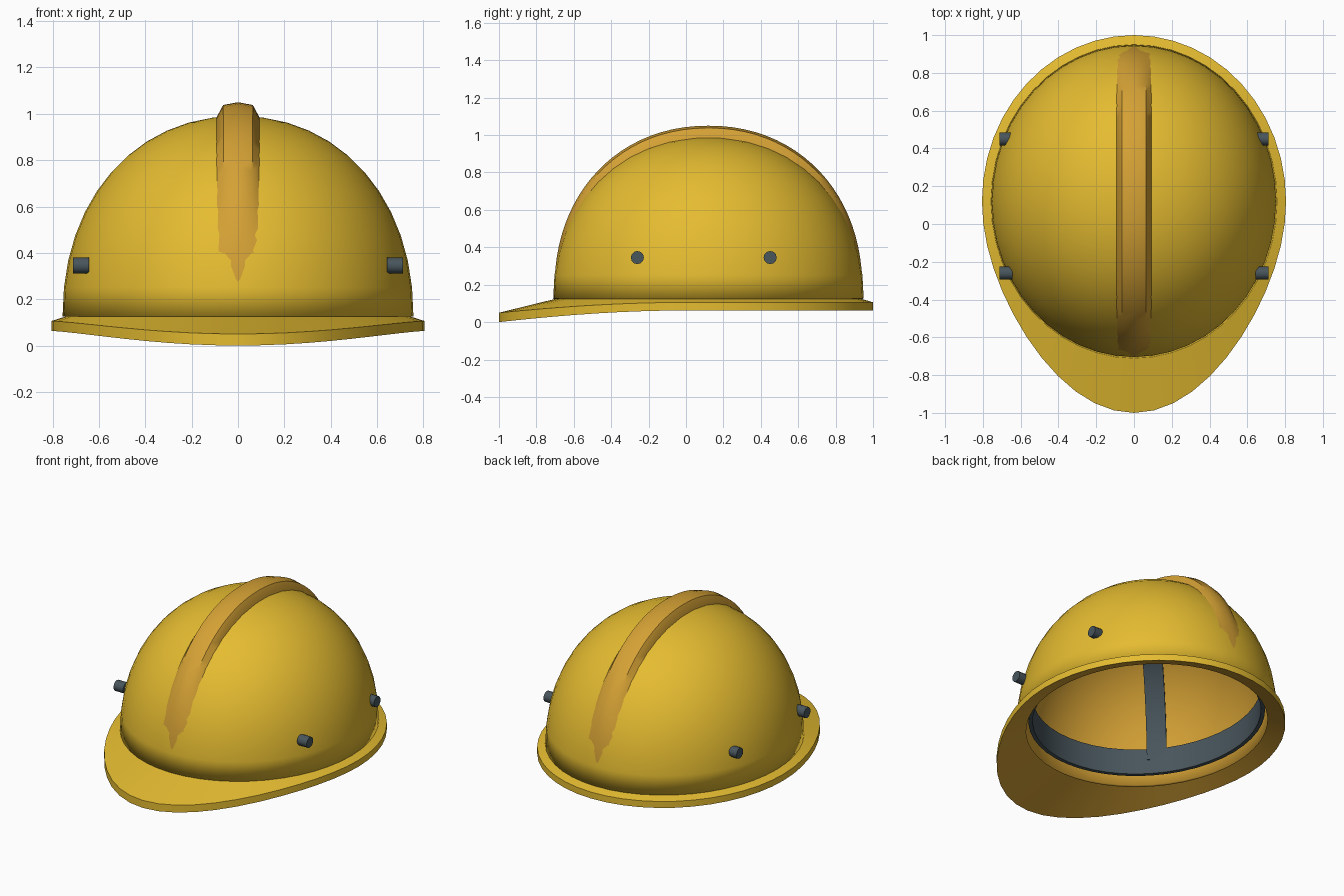
import bpy, bmesh, math
from mathutils import Vector

cube = bpy.data.objects.get("Cube")
if cube:
    bpy.data.objects.remove(cube, do_unlink=True)

CY, BASE = 0.12, 0.125          # dome centre in y, dome base height
RX, RY, RZ = 0.757, 0.83, 0.865  # dome half sizes
POWER = 2 / 2.12                # slightly fuller than an ellipse
SEG = 48


def material(name, color):
    m = bpy.data.materials.new(name)
    m.use_nodes = True
    m.diffuse_color = (*color, 1)
    m.node_tree.nodes["Principled BSDF"].inputs["Base Color"].default_value = (*color, 1)
    return m


yellow = material("yellow shell", (0.78, 0.50, 0.03))
amber = material("amber trim", (0.66, 0.355, 0.035))
slate = material("slate grey", (0.065, 0.092, 0.108))


def arc(t):
    """Rounded quarter profile: radius and height factors at angle t."""
    c, s = math.cos(t), math.sin(t)
    return math.copysign(abs(c) ** POWER, c), abs(s) ** POWER


def loft(name, rings, mats, wrap=False, around=True, caps=False, rule=None):
    """Skin a list of point rings; rule(ring index) picks a material."""
    bm = bmesh.new()
    loops = [[bm.verts.new(p) for p in ring] for ring in rings]
    n = len(loops[0])
    for i in range(len(loops) if wrap else len(loops) - 1):
        a, b = loops[i], loops[(i + 1) % len(loops)]
        for j in range(n if around else n - 1):
            k = (j + 1) % n
            f = bm.faces.new((a[j], a[k], b[k], b[j]))
            f.material_index = rule(i) if rule else 0
    if caps:
        bm.faces.new(loops[0])
        bm.faces.new(loops[-1])
    bmesh.ops.remove_doubles(bm, verts=bm.verts, dist=1e-5)
    bmesh.ops.recalc_face_normals(bm, faces=bm.faces)
    me = bpy.data.meshes.new(name)
    bm.to_mesh(me)
    bm.free()
    ob = bpy.data.objects.new(name, me)
    bpy.context.collection.objects.link(ob)
    for m in mats:
        me.materials.append(m)
    smooth(ob)
    return ob


def smooth(ob):
    bpy.ops.object.select_all(action="DESELECT")
    ob.select_set(True)
    bpy.context.view_layer.objects.active = ob
    bpy.ops.object.shade_smooth_by_angle(angle=math.radians(35))


def oval(rx, ry, z, visor=0.0, drop=0.0):
    """Oval ring, optionally stretched and lowered towards the front."""
    pts = []
    for i in range(SEG):
        a = 2 * math.pi * i / SEG
        front = max(math.cos(a), 0) ** 2.7
        pts.append((rx * math.sin(a), CY - ry * math.cos(a) - visor * front, z - drop * front))
    return pts


# Dome shell, amber on the inside
rings = []
for i in range(13):
    r, h = arc(math.pi / 2 * i / 12)
    r = 0 if i == 12 else r
    rings.append(oval(RX * r, RY * r, BASE + RZ * h))
dome = loft("dome_shell", rings, [yellow, amber])
shell = dome.modifiers.new("thickness", "SOLIDIFY")
shell.thickness = 0.035
shell.offset = -1
shell.material_offset = 1
shell.material_offset_rim = 1

# Brim with drooping front visor, amber underneath
loft("brim", [
    oval(0.745, 0.815, 0.125),
    oval(0.805, 0.88, 0.106, 0.24, 0.056),
    oval(0.805, 0.88, 0.063, 0.24, 0.063),
    oval(0.70, 0.77, 0.10),
], [yellow, amber], wrap=True, rule=lambda i: int(i >= 2))

# Raised centre ridge from front to back, fading into the dome at both ends
sections = []
STEPS = 44
for i in range(STEPS + 1):
    t = math.radians(6 + 168 * i / STEPS)
    c, h = arc(t)
    p = Vector((0, CY - RY * c, BASE + RZ * h))
    normal = Vector((0, -math.cos(t) / RY, math.sin(t) / RZ)).normalized()
    rise = 0.066 * math.sin(t) ** 1.38 - 0.006
    half = 0.085 + 0.009 * math.sin(t)
    profile = [(-half, -0.03), (-half, -0.008), (-half * 0.68, rise - 0.012), (0, rise),
               (half * 0.68, rise - 0.012), (half, -0.008), (half, -0.03)]
    sections.append([p + normal * up + Vector((x, 0, 0)) for x, up in profile])
loft("centre_ridge", sections, [amber], caps=True)

# Inner headband
loft("headband", [
    oval(0.685, 0.755, 0.165), oval(0.685, 0.755, 0.335),
    oval(0.66, 0.73, 0.335), oval(0.66, 0.73, 0.165),
], [slate], wrap=True)

# Two crossing crown straps under the dome
for label, sx in (("left", 1), ("right", -1)):
    along = Vector((sx, -1, 0)).normalized()
    across = Vector((-along.y, along.x, 0)) * 0.06
    sections = []
    for i in range(33):
        c, h = arc(math.radians(9 + 162 * i / 32))
        outer, inner = [Vector((0, CY, BASE)) + along * (ln * c) + Vector((0, 0, ht * h))
                        for ln, ht in ((0.72, 0.80), (0.70, 0.78))]
        sections.append([outer - across, outer + across, inner + across, inner - across])
    loft(f"crown_strap_{label}", sections, [slate], caps=True)

# Side studs
for side, sx in (("left", 1), ("right", -1)):
    for place, y in (("front", -0.26), ("back", 0.45)):
        bpy.ops.mesh.primitive_cylinder_add(vertices=12, radius=0.035, depth=0.07,
                                            location=(sx * 0.677, y, 0.345),
                                            rotation=(0, math.pi / 2, 0))
        stud = bpy.context.object
        stud.name = f"stud_{place}_{side}"
        stud.data.materials.append(slate)
        smooth(stud)
